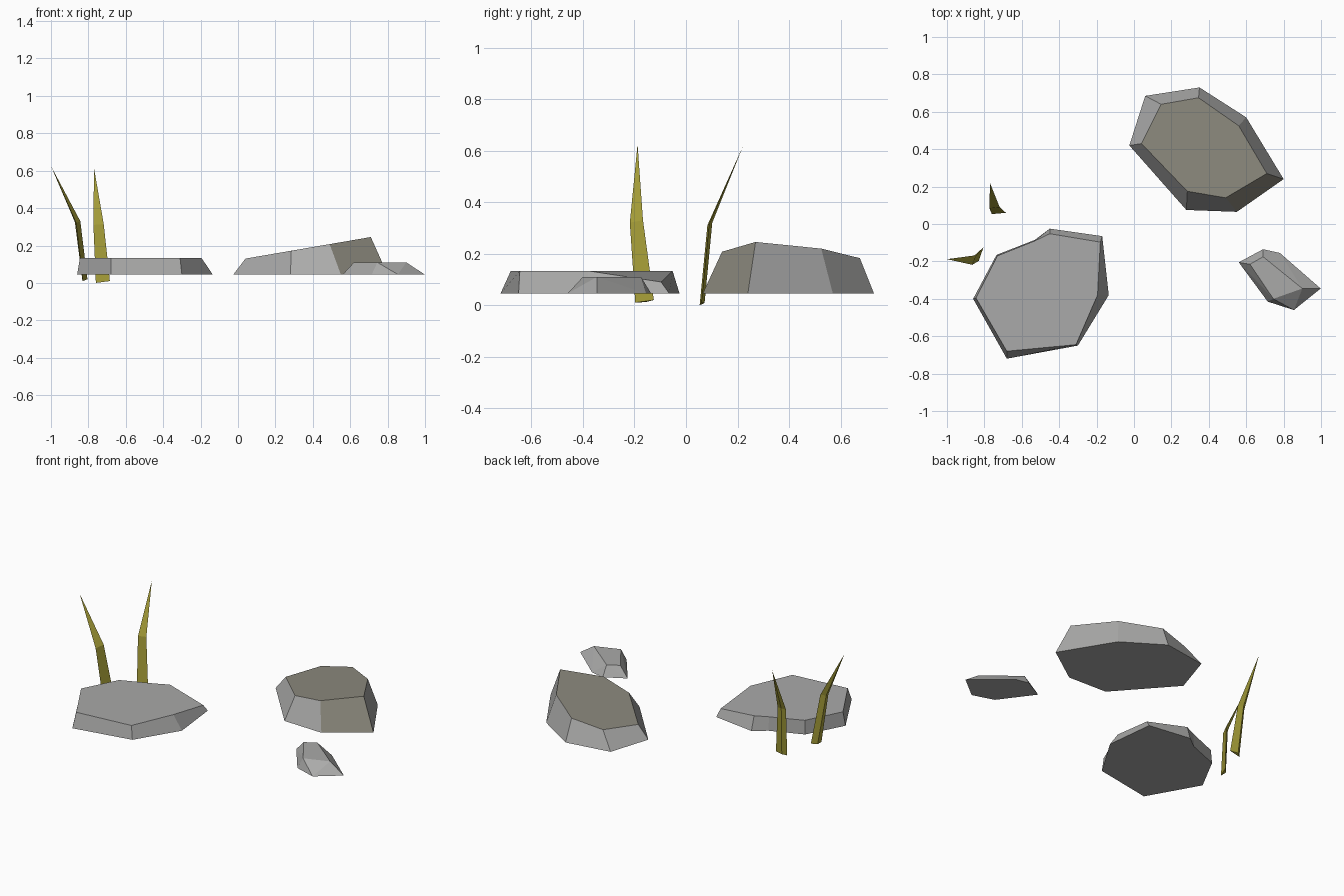
import bpy, bmesh

if "Cube" in bpy.data.objects:
    bpy.data.objects.remove(bpy.data.objects["Cube"])


def material(name, rgb):
    m = bpy.data.materials.new(name)
    m.diffuse_color = (*rgb, 1)
    m.use_nodes = True
    m.node_tree.nodes["Principled BSDF"].inputs["Base Color"].default_value = m.diffuse_color
    return m


GREY = material("grey stone", (0.40, 0.40, 0.395))
BROWN = material("brown stone", (0.26, 0.25, 0.205))
GRASS = material("olive grass", (0.38, 0.34, 0.04))
BASE = 0.045   # underside height of the stones


def finish(bm, name, mats):
    bmesh.ops.recalc_face_normals(bm, faces=bm.faces)
    me = bpy.data.meshes.new(name)
    bm.to_mesh(me)
    bm.free()
    for m in mats:
        me.materials.append(m)
    ob = bpy.data.objects.new(name, me)
    bpy.context.collection.objects.link(ob)
    return ob


def loft(bm, rings):
    """Bridge rings of equal length and cap the ends (a one-point ring is a tip)."""
    vs = [[bm.verts.new(p) for p in r] for r in rings]
    n = len(vs[0])
    for a, b in zip(vs, vs[1:]):
        for i in range(n):
            j = (i + 1) % n
            if len(b) == 1:
                bm.faces.new((a[i], a[j], b[0]))
            else:
                bm.faces.new((a[i], a[j], b[j], b[i]))
    bm.faces.new(vs[0][::-1])
    if len(vs[-1]) > 2:
        bm.faces.new(vs[-1])


def stone(name, low, top, height):
    bm = bmesh.new()
    loft(bm, [[(x, y, BASE) for x, y in low],
              [(x, y, height(x, y)) for x, y in top]])
    return finish(bm, name, [GREY, BROWN])


# wide flat stone, its back right corner dips
stone("flat_stone",
      [(-.86, -.40), (-.68, -.72), (-.30, -.65), (-.135, -.38),
       (-.17, -.065), (-.45, -.025), (-.53, -.085), (-.735, -.165)],
      [(-.845, -.395), (-.68, -.68), (-.31, -.645), (-.195, -.38),
       (-.18, -.097), (-.45, -.052), (-.53, -.09), (-.73, -.17)],
      lambda x, y: .09 if x > -.19 else .133)

# tall stone with a sloping brown top and one brown side
tall = stone("sloped_stone",
             [(-.025, .42), (.28, .075), (.55, .065), (.80, .24),
              (.60, .57), (.35, .73), (.06, .685)],
             [(.04, .43), (.285, .175), (.49, .14), (.71, .27),
              (.56, .525), (.345, .675), (.145, .64)],
             lambda x, y: .13 + (x - .04) * .172)
for f in tall.data.polygons:
    n = f.normal
    if n.z > .8 or (n.x > .2 and n.y < -.3):
        f.material_index = 1

# small stone, hull of its footprint and its narrow top
bm = bmesh.new()
low = [(.56, -.205), (.69, -.135), (.78, -.155), (.998, -.345),
       (.855, -.46), (.715, -.415)]
top = [(.62, -.215), (.69, -.175), (.90, -.345), (.745, -.40)]
for ring, z in ((low, BASE), (top, .11)):
    for x, y in ring:
        bm.verts.new((x, y, z))
bmesh.ops.convex_hull(bm, input=bm.verts)
bmesh.ops.dissolve_limit(bm, angle_limit=.02, verts=bm.verts, edges=bm.edges)
finish(bm, "small_stone", [GREY])

# two bent grass blades with triangular section
blades = {
    "left_grass_blade": [
        [(-.83, -.197, .01), (-.805, -.125, .02), (-.832, -.155, .012)],
        [(-.865, -.218, .32), (-.843, -.167, .33), (-.872, -.185, .325)],
        [(-1.0, -.188, .625)]],
    "right_grass_blade": [
        [(-.76, .053, 0), (-.685, .06, .01), (-.735, .072, .008)],
        [(-.773, .083, .31), (-.718, .09, .315), (-.752, .102, .32)],
        [(-.77, .22, .615)]],
}
for name, rings in blades.items():
    bm = bmesh.new()
    loft(bm, rings)
    finish(bm, name, [GRASS])
